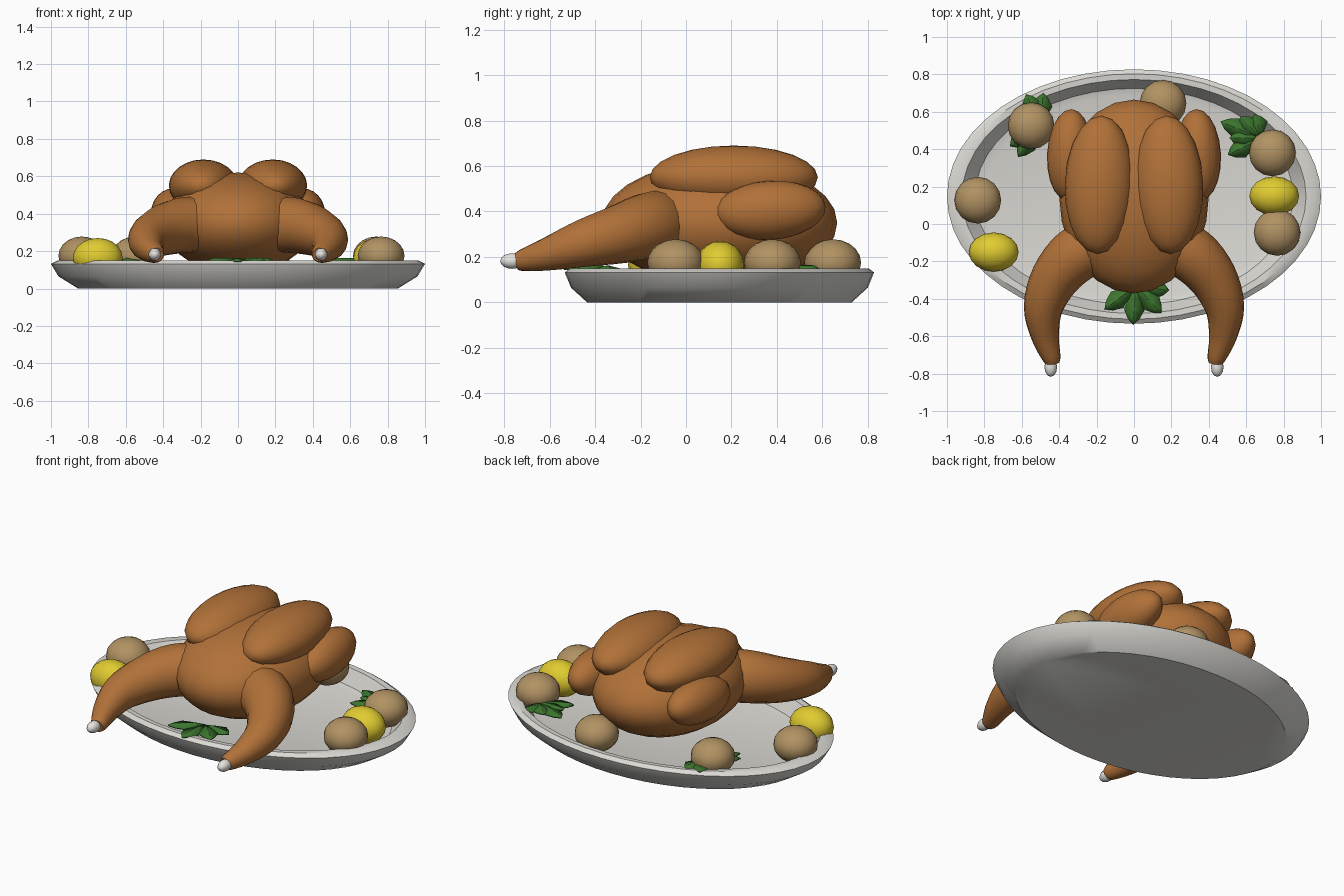
import bpy, bmesh, math
from mathutils import Vector

if "Cube" in bpy.data.objects:
    bpy.data.objects.remove(bpy.data.objects["Cube"])


def material(name, rgb):
    m = bpy.data.materials.new(name)
    m.diffuse_color = (*rgb, 1)
    m.use_nodes = True
    m.node_tree.nodes["Principled BSDF"].inputs["Base Color"].default_value = m.diffuse_color
    return m


ROAST = material("roast_brown", (0.44, 0.165, 0.04))
PLATE = material("plate_grey", (0.70, 0.69, 0.65))
POTATO = material("potato_tan", (0.44, 0.29, 0.125))
LEMON = material("lemon_yellow", (0.75, 0.60, 0.03))
LEAF = material("leaf_green", (0.045, 0.18, 0.027))
BONE = material("bone_white", (0.78, 0.77, 0.74))


def finish(name, bm, mat, angle=50):
    bmesh.ops.recalc_face_normals(bm, faces=bm.faces[:])
    me = bpy.data.meshes.new(name)
    bm.to_mesh(me)
    bm.free()
    me.materials.append(mat)
    ob = bpy.data.objects.new(name, me)
    bpy.context.collection.objects.link(ob)
    bpy.ops.object.select_all(action='DESELECT')
    ob.select_set(True)
    bpy.context.view_layer.objects.active = ob
    bpy.ops.object.shade_smooth_by_angle(angle=math.radians(angle))
    return ob


def ellipsoid(name, loc, size, mat, rot=(0, 0, 0), segs=20, rings=12):
    bm = bmesh.new()
    bmesh.ops.create_uvsphere(bm, u_segments=segs, v_segments=rings, radius=1)
    ob = finish(name, bm, mat)
    ob.location, ob.scale, ob.rotation_euler = loc, size, rot
    return ob


def skin_rings(bm, rings):
    # bridge consecutive rings and cap both ends
    for a, b in zip(rings, rings[1:]):
        n = len(a)
        for i in range(n):
            bm.faces.new((a[i], a[(i + 1) % n], b[(i + 1) % n], b[i]))
    bm.faces.new(rings[0])
    bm.faces.new(rings[-1])


def tube(name, path, mat, n=16, steps=4):
    # smooth tapered tube through (x, y, z, radius) points
    P = [Vector(p) for p in path]
    P = [2 * P[0] - P[1]] + P + [2 * P[-1] - P[-2]]
    pts = []
    for i in range(1, len(P) - 2):
        a, b, c, d = P[i - 1:i + 3]
        for s in range(steps):
            t = s / steps
            pts.append(0.5 * (2 * b + (c - a) * t + (2 * a - 5 * b + 4 * c - d) * t * t
                              + (3 * b - a - 3 * c + d) * t ** 3))
    pts.append(P[-2])
    bm = bmesh.new()
    rings = []
    for i, p in enumerate(pts):
        d = (pts[min(i + 1, len(pts) - 1)] - pts[max(i - 1, 0)]).xyz.normalized()
        u = d.cross(Vector((0, 0, 1))).normalized()
        w = u.cross(d)
        rings.append([bm.verts.new(p.xyz + p.w * (u * math.cos(k * math.tau / n)
                                                  + w * math.sin(k * math.tau / n)))
                      for k in range(n)])
    skin_rings(bm, rings)
    return finish(name, bm, mat)


# oval platter, centred behind the origin
CY, RATIO = 0.147, 0.68
profile = [(0.855, 0), (0.96, 0.065), (1.0, 0.132), (0.965, 0.15), (0.92, 0.148),
           (0.85, 0.065), (0.80, 0.055)]
bm = bmesh.new()
N = 48
skin_rings(bm, [[bm.verts.new((r * math.cos(k * math.tau / N),
                               CY + RATIO * r * math.sin(k * math.tau / N), z))
                 for k in range(N)] for r, z in profile])
finish("platter", bm, PLATE, 35)

# roast body
ellipsoid("body", (0, 0.147, 0.35), (0.40, 0.518, 0.27), ROAST, segs=24, rings=14)

for s, side in ((-1, "left"), (1, "right")):
    # breast halves and wings
    ellipsoid("breast_" + side, (s * 0.185, 0.21, 0.55), (0.185, 0.37, 0.14), ROAST,
              (0, 0, math.radians(s * 2)))
    ellipsoid("wing_" + side, (s * 0.345, 0.37, 0.405), (0.12, 0.245, 0.13), ROAST,
              (math.radians(4), 0, math.radians(s * 3)))
    # curved drumstick
    tube("leg_" + side, [(s * 0.17, -0.09, 0.345, 0.15), (s * 0.315, -0.17, 0.335, 0.148),
                         (s * 0.425, -0.295, 0.30, 0.13), (s * 0.485, -0.45, 0.26, 0.105),
                         (s * 0.475, -0.60, 0.215, 0.075), (s * 0.443, -0.71, 0.187, 0.051),
                         (s * 0.437, -0.745, 0.180, 0.038)], ROAST)
    # bone end
    ellipsoid("bone_" + side, (s * 0.445, -0.765, 0.182), (0.034, 0.052, 0.034), BONE,
              segs=12, rings=8)

# potatoes
for i, (x, y) in enumerate([(-0.55, 0.525), (0.155, 0.645), (0.74, 0.38),
                            (0.765, -0.045), (-0.835, 0.127)]):
    ellipsoid(f"potato_{i + 1}", (x, y, 0.175), (0.125, 0.125, 0.103), POTATO,
              segs=16, rings=10)

# lemons
for i, (x, y) in enumerate([(0.75, 0.15), (-0.75, -0.15)]):
    ellipsoid(f"lemon_{i + 1}", (x, y, 0.165), (0.133, 0.105, 0.105), LEMON,
              segs=16, rings=10)

# herb sprigs: fans of folded pointed leaves
outline = [(0.3, 0.03), (0.6, 0.055), (0.85, 0.03)]
sprigs = [((0.01, -0.33), [(-8, 0.18), (-47, 0.2), (-94, 0.21), (-143, 0.21)]),
          ((0.68, 0.46), [(105, 0.13), (135, 0.16), (158, 0.235), (180, 0.17), (207, 0.2)]),
          ((-0.5, 0.53), [(85, 0.17), (115, 0.18), (170, 0.16), (215, 0.2), (235, 0.21)])]
for i, ((bx, by), leaves) in enumerate(sprigs):
    bm = bmesh.new()
    for j, (deg, length) in enumerate(leaves):
        a = math.radians(deg)
        d, n = Vector((math.cos(a), math.sin(a), 0)), Vector((-math.sin(a), math.cos(a), 0))
        base = Vector((bx, by, 0.15 + 0.002 * (j % 2)))
        rows = []
        for t, w in outline:
            c = base + d * t * length
            rows.append([bm.verts.new(c + n * w * k + Vector((0, 0, 0.012 * (1 - abs(k)))))
                         for k in (-1, 0, 1)])
        root, tip = bm.verts.new(base), bm.verts.new(base + d * length)
        for p, q in zip(rows, rows[1:]):
            for k in (0, 1):
                bm.faces.new((p[k], p[k + 1], q[k + 1], q[k]))
        for k in (0, 1):
            bm.faces.new((root, rows[0][k + 1], rows[0][k]))
            bm.faces.new((tip, rows[-1][k], rows[-1][k + 1]))
    ob = finish(f"herb_sprig_{i + 1}", bm, LEAF, 20)
    ob.modifiers.new("thickness", 'SOLIDIFY').thickness = 0.008
